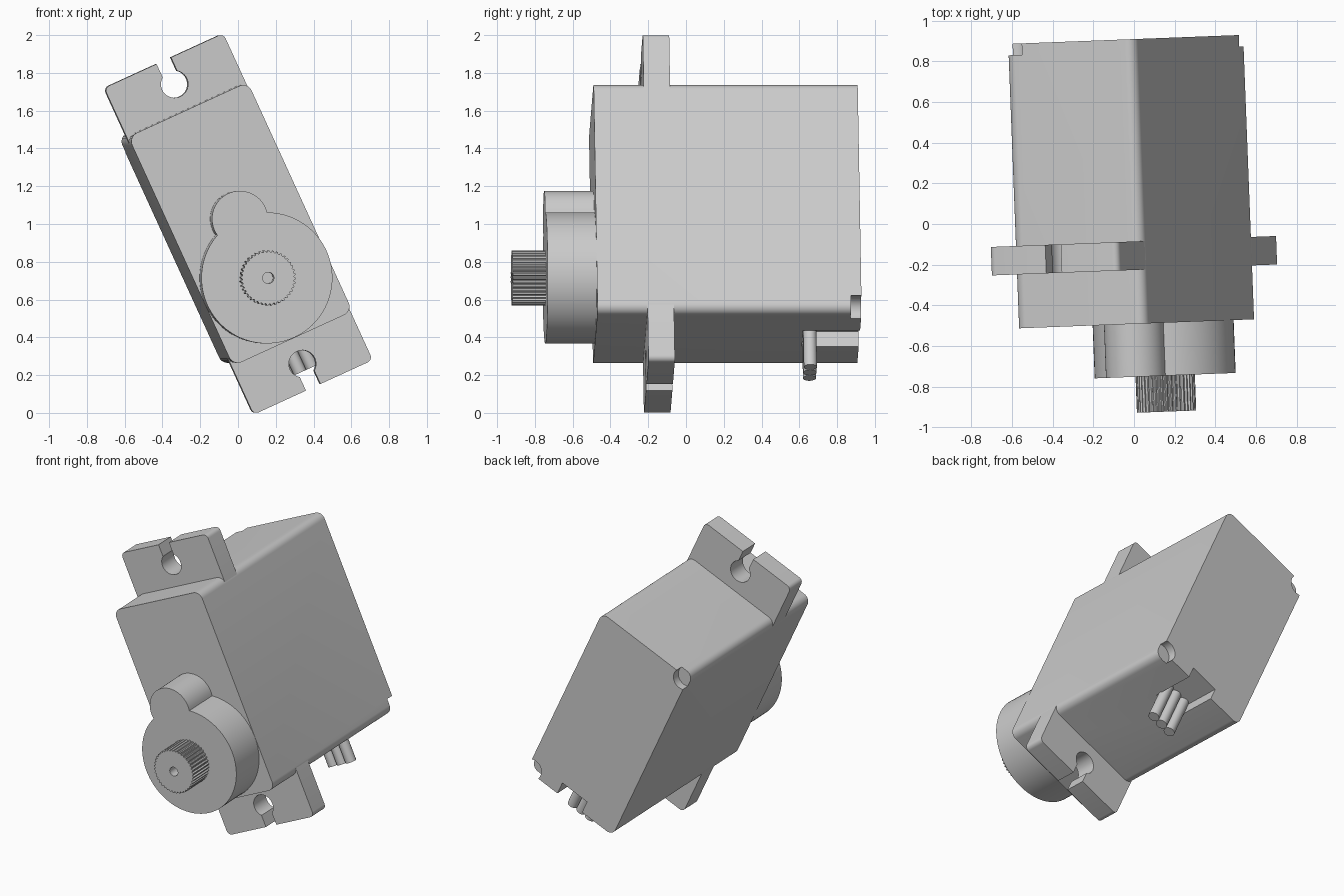
import bpy, bmesh, math
from mathutils import Matrix

if "Cube" in bpy.data.objects:
    bpy.data.objects.remove(bpy.data.objects["Cube"])

HW, HL = 0.348, 0.667            # body half width and half length
PLACE = (Matrix.Translation((-0.006, -0.003, 1.0))
         @ Matrix.Rotation(math.radians(2.2), 4, 'Z')
         @ Matrix.Rotation(math.radians(-24.6), 4, 'Y'))

grey = bpy.data.materials.new("light_grey_plastic")
grey.diffuse_color = (0.6, 0.6, 0.6, 1)
grey.use_nodes = True
grey.node_tree.nodes["Principled BSDF"].inputs["Base Color"].default_value = grey.diffuse_color


def arc(cx, cz, r, a0, a1, n):
    """Points on an arc, angles in degrees."""
    return [(cx + r * math.cos(math.radians(a0 + (a1 - a0) * i / n)),
             cz + r * math.sin(math.radians(a0 + (a1 - a0) * i / n))) for i in range(n + 1)]


def circle(cx, cz, r, n=32):
    return arc(cx, cz, r, 0, 360, n)[:-1]


def prism(name, points, y0, y1):
    """Extrude an x-z outline along y."""
    bm = bmesh.new()
    face = bm.faces.new([bm.verts.new((x, y0, z)) for x, z in points])
    ext = bmesh.ops.extrude_face_region(bm, geom=[face])
    moved = [g for g in ext["geom"] if isinstance(g, bmesh.types.BMVert)]
    bmesh.ops.translate(bm, verts=moved, vec=(0, y1 - y0, 0))
    bmesh.ops.recalc_face_normals(bm, faces=bm.faces)
    mesh = bpy.data.meshes.new(name)
    bm.to_mesh(mesh)
    bm.free()
    mesh.materials.append(grey)
    ob = bpy.data.objects.new(name, mesh)
    bpy.context.collection.objects.link(ob)
    return ob


def cut(ob, *cutters):
    bpy.context.view_layer.objects.active = ob
    for c in cutters:
        mod = ob.modifiers.new("cut", 'BOOLEAN')
        mod.operation, mod.solver, mod.object = 'DIFFERENCE', 'EXACT', c
        bpy.ops.object.modifier_apply(modifier=mod.name)
        bpy.data.objects.remove(c)


# Body: rounded box with two corner notches and a cable recess at the back
r = 0.05
outline = []
for sx, sz, a in ((1, 1, 0), (-1, 1, 90), (-1, -1, 180), (1, -1, 270)):
    outline += arc(sx * (HW - r), sz * (HL - r), r, a, a + 90, 8)
body = prism("body", outline, -0.488, 0.911)
cut(body,
    prism("notch_a", circle(-HW + 0.03, HL - 0.03, 0.068), 0.855, 1.0),
    prism("notch_b", circle(HW - 0.03, -HL + 0.03, 0.068), 0.855, 1.0),
    prism("recess", [(-0.1, -0.8), (0.1, -0.8), (0.1, -0.579), (-0.1, -0.579)], 0.61, 1.0))

# Mounting tabs: rounded plates with a keyhole open at the end
fw, fl, fr = HW - 0.001, 0.951, 0.03
hole_z, hole_r, slot = 0.814, 0.072, 0.042
gap = math.degrees(math.asin(slot / hole_r))
tab = ([(fw, HL - 0.1)] + arc(fw - fr, fl - fr, fr, 0, 90, 6) + [(slot, fl)]
       + arc(0, hole_z, hole_r, 90 - gap, -270 + gap, 32)
       + [(-slot, fl)] + arc(-fw + fr, fl - fr, fr, 90, 180, 6) + [(-fw, HL - 0.1)])
prism("upper_mounting_tab", tab, -0.223, -0.083)
prism("lower_mounting_tab", [(-x, -z) for x, z in tab], -0.223, -0.083)

# Gear housing: outline of a large circle joined to a small one
gz, gr, sz, sr = -0.314, 0.347, 0.03, 0.148
d = sz - gz
h = (d * d + gr * gr - sr * sr) / (2 * d)
half = math.sqrt(gr * gr - h * h)
a_big = math.degrees(math.atan2(h, half))
a_small = math.degrees(math.atan2(h - d, half))
housing = (arc(0, gz, gr, 180 - a_big, 360 + a_big, 64)
           + arc(0, sz, sr, a_small, 180 - a_small, 32)[1:-1])
prism("gear_housing", housing, -0.748, -0.47)

# Output shaft: toothed spline with a screw hole
teeth = 40
spline = []
for i in range(teeth * 4):
    a = 2 * math.pi * i / (teeth * 4)
    rad = 0.146 if i % 4 < 2 else 0.137
    spline.append((rad * math.cos(a), gz + rad * math.sin(a)))
shaft = prism("output_shaft", spline, -0.925, -0.74)
cut(shaft, prism("screw_hole", circle(0, gz, 0.03), -1.0, -0.78))

# Cable: three wires leaving the recess downward
for i, name in enumerate(("left", "middle", "right")):
    wire = prism(name + "_wire", circle(0, 0, 0.035, 24), -0.865, -0.575)
    wire.data.transform(Matrix.Translation(((i - 1) * 0.07, 0.646, 0))
                        @ Matrix(((1, 0, 0, 0), (0, 0, -1, 0), (0, 1, 0, 0), (0, 0, 0, 1))))

# Smooth the curved sides and put every part into its tilted pose
for ob in bpy.context.collection.objects:
    ob.data.transform(PLACE)
    ob.select_set(True)
    bpy.context.view_layer.objects.active = ob
bpy.ops.object.shade_smooth_by_angle(angle=math.radians(30))
